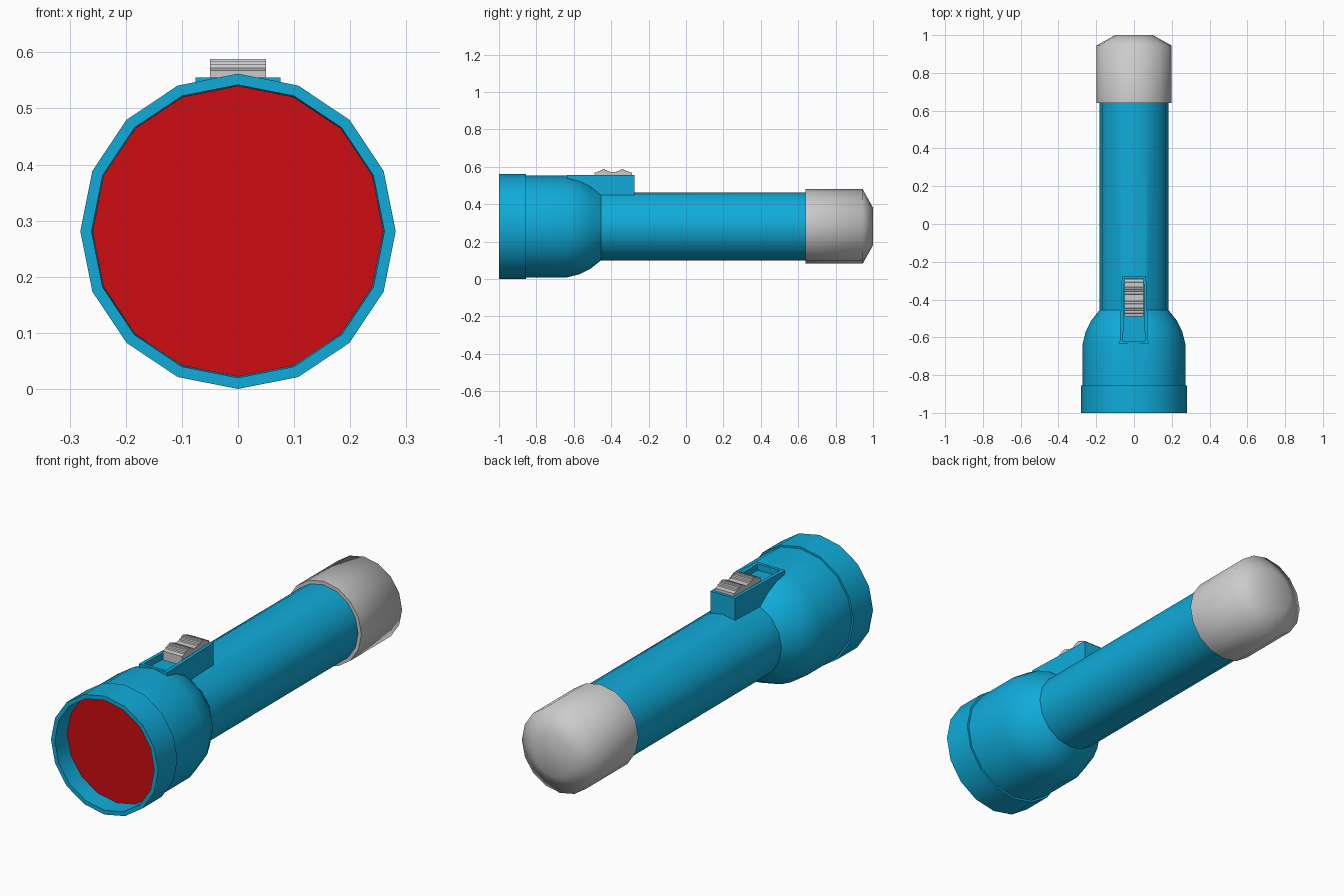
import bpy, bmesh, math

if "Cube" in bpy.data.objects:
    bpy.data.objects.remove(bpy.data.objects["Cube"])

SIDES = 16
AXIS_Z = 0.281


def material(name, rgb):
    m = bpy.data.materials.new(name)
    m.diffuse_color = (*rgb, 1)
    m.use_nodes = True
    m.node_tree.nodes["Principled BSDF"].inputs["Base Color"].default_value = m.diffuse_color
    return m


def finish(bm, name):
    bmesh.ops.recalc_face_normals(bm, faces=bm.faces)
    me = bpy.data.meshes.new(name)
    bm.to_mesh(me)
    bm.free()
    ob = bpy.data.objects.new(name, me)
    bpy.context.collection.objects.link(ob)
    return ob


def lathe(name, profile):
    """Closed 16-sided solid around the long axis from (y, radius) points."""
    bm = bmesh.new()
    rings = []
    for y, r in profile:
        rings.append([bm.verts.new((r * math.cos(2 * math.pi * i / SIDES), y,
                                    AXIS_Z + r * math.sin(2 * math.pi * i / SIDES)))
                      for i in range(SIDES)])
    for a, b in zip(rings, rings[1:]):
        for i in range(SIDES):
            j = (i + 1) % SIDES
            bm.faces.new((a[i], a[j], b[j], b[i]))
    bm.faces.new(rings[0])
    bm.faces.new(rings[-1])
    return finish(bm, name)


def tapered_box(name, y0, w0, y1, w1, z0, z1):
    """Box whose half width goes from w0 at y0 to w1 at y1."""
    bm = bmesh.new()
    lo, hi = [[bm.verts.new((x, y, z)) for x, y in
               ((-w0, y0), (w0, y0), (w1, y1), (-w1, y1))] for z in (z0, z1)]
    bm.faces.new(lo)
    bm.faces.new(hi)
    for i in range(4):
        j = (i + 1) % 4
        bm.faces.new((lo[i], lo[j], hi[j], hi[i]))
    return finish(bm, name)


def smooth(ob, angle):
    bpy.ops.object.select_all(action='DESELECT')
    ob.select_set(True)
    bpy.context.view_layer.objects.active = ob
    bpy.ops.object.shade_smooth_by_angle(angle=math.radians(angle))


blue = material("blue_plastic", (0.005, 0.41, 0.70))
red = material("red_lens", (0.62, 0.004, 0.006))

# Body: recessed lens seat, rim, flared head and tube
body = lathe("body", [(-0.90, 0.259), (-1.0, 0.261), (-1.0, 0.281), (-0.855, 0.281),
                      (-0.855, 0.272), (-0.635, 0.272), (-0.57, 0.256), (-0.51, 0.226),
                      (-0.455, 0.182), (0.70, 0.182)])

# Switch housing joined to the body, then slotted on top
housing = tapered_box("switch_housing", -0.635, 0.076, -0.275, 0.064, 0.36, 0.555)
slot = tapered_box("slot_cutter", -0.62, 0.058, -0.288, 0.051, 0.525, 0.65)
for helper, op in ((housing, 'UNION'), (slot, 'DIFFERENCE')):
    helper.hide_render = True
    mod = body.modifiers.new(op.title(), 'BOOLEAN')
    mod.operation, mod.object, mod.solver = op, helper, 'EXACT'
deps = bpy.context.evaluated_depsgraph_get()
merged = bpy.data.meshes.new_from_object(body.evaluated_get(deps))
body.modifiers.clear()
body.data = merged
for helper in (housing, slot):
    bpy.data.objects.remove(helper)
body.data.materials.clear()
body.data.materials.append(blue)
smooth(body, 32)

# Lens disc
lens = lathe("lens", [(-0.91, 0.259), (-0.895, 0.259)])
lens.data.materials.append(red)

# Tail cap
cap = lathe("tail_cap", [(0.64, 0.175), (0.64, 0.199), (0.945, 0.199), (1.0, 0.1)])
smooth(cap, 70)

# Sliding switch: two ridged humps, profile extruded across x
profile = [(-0.49, 0.515), (-0.49, 0.568)]
for mid in (-0.44, -0.34):
    for dy, z in ((-0.033, 0.572), (-0.031, 0.578), (-0.018, 0.578), (-0.016, 0.584),
                  (-0.007, 0.584), (-0.005, 0.588), (0.005, 0.588), (0.007, 0.584),
                  (0.016, 0.584), (0.018, 0.578), (0.031, 0.578), (0.033, 0.572)):
        profile.append((mid + dy, z))
profile += [(-0.29, 0.568), (-0.29, 0.515)]
bm = bmesh.new()
face = bm.faces.new([bm.verts.new((-0.05, y, z)) for y, z in profile])
ext = bmesh.ops.extrude_face_region(bm, geom=[face], use_keep_orig=True)
bmesh.ops.translate(bm, vec=(0.1, 0, 0),
                    verts=[v for v in ext["geom"] if isinstance(v, bmesh.types.BMVert)])
finish(bm, "switch_slider")
